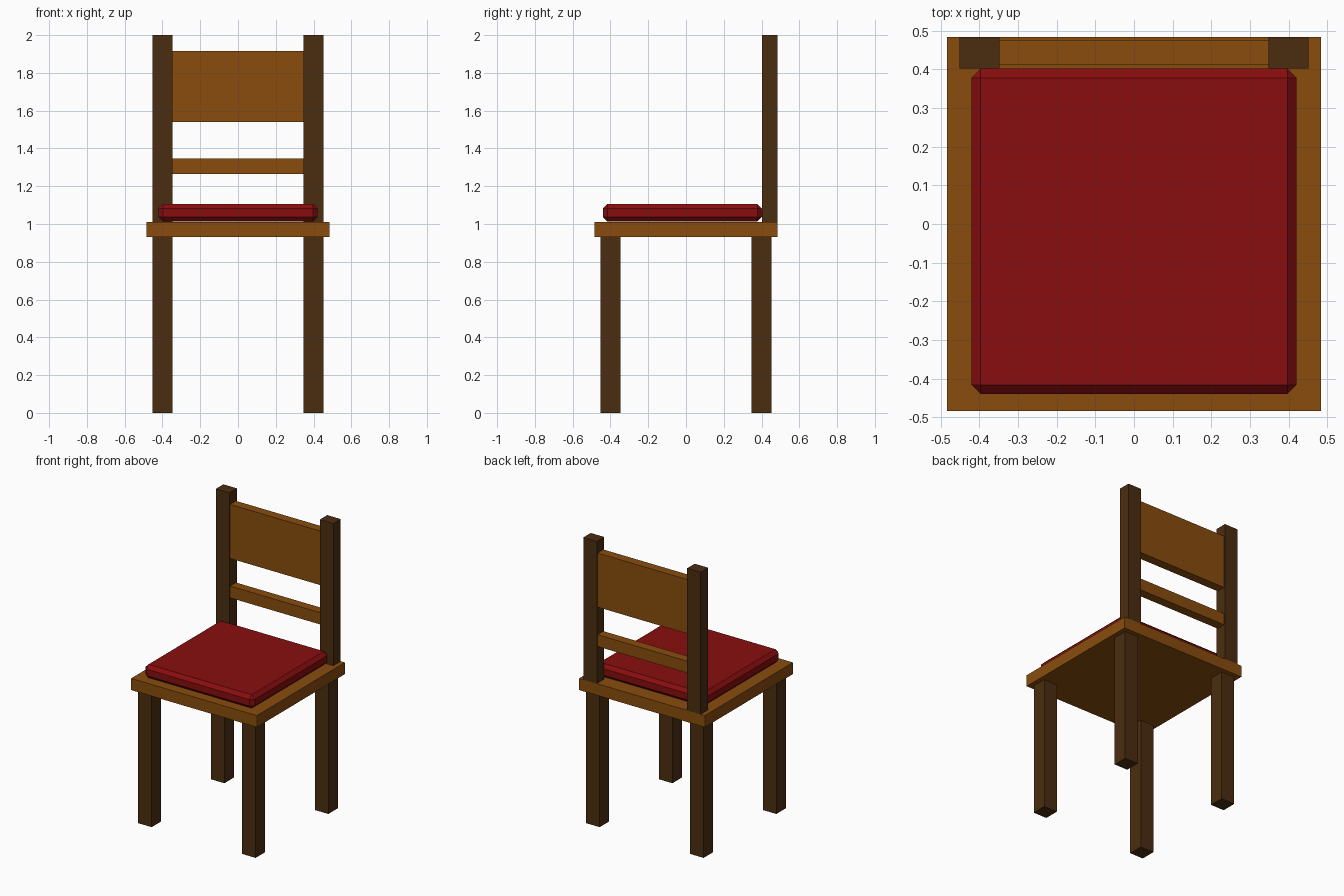
import bpy, bmesh
from mathutils import Vector

if "Cube" in bpy.data.objects:
    bpy.data.objects.remove(bpy.data.objects["Cube"])


def material(name, color):
    m = bpy.data.materials.new(name)
    m.diffuse_color = (*color, 1)
    m.use_nodes = True
    m.node_tree.nodes["Principled BSDF"].inputs["Base Color"].default_value = m.diffuse_color
    return m


wood = material("warm wood", (0.25, 0.073, 0.004))
dark = material("dark wood", (0.071, 0.026, 0.005))
red = material("red fabric", (0.25, 0.004, 0.0045))


def box(name, lo, hi, mat, bevel=0):
    """Axis-aligned box between two corners, optionally chamfered."""
    lo, hi = Vector(lo), Vector(hi)
    bm = bmesh.new()
    bmesh.ops.create_cube(bm, size=1)
    for v in bm.verts:
        v.co = (lo + hi) / 2 + v.co * (hi - lo)
    if bevel:
        bmesh.ops.bevel(bm, geom=bm.edges[:], offset=bevel, segments=1,
                        affect='EDGES')
    mesh = bpy.data.meshes.new(name)
    bm.to_mesh(mesh)
    bm.free()
    mesh.materials.append(mat)
    ob = bpy.data.objects.new(name, mesh)
    bpy.context.collection.objects.link(ob)
    return ob


# Seat board and chamfered cushion
box("seat", (-0.484, -0.484, 0.93), (0.484, 0.484, 1.011), wood)
box("cushion", (-0.421, -0.44, 1.013), (0.421, 0.402, 1.106), red, 0.024)

# Legs and back posts, left and right
for side, x in (("left", -0.4), ("right", 0.4)):
    for end, y in (("front", -0.4), ("back", 0.4)):
        box(f"{end}_leg_{side}", (x - 0.052, y - 0.052, 0),
            (x + 0.052, y + 0.052, 0.93), dark)
    box(f"back_post_{side}", (x - 0.052, 0.402, 1.011),
        (x + 0.052, 0.484, 2), dark)

# Backrest panel and lower rail between the posts
box("backrest_panel", (-0.348, 0.411, 1.54), (0.348, 0.475, 1.916), wood)
box("backrest_rail", (-0.348, 0.411, 1.266), (0.348, 0.475, 1.348), wood)
